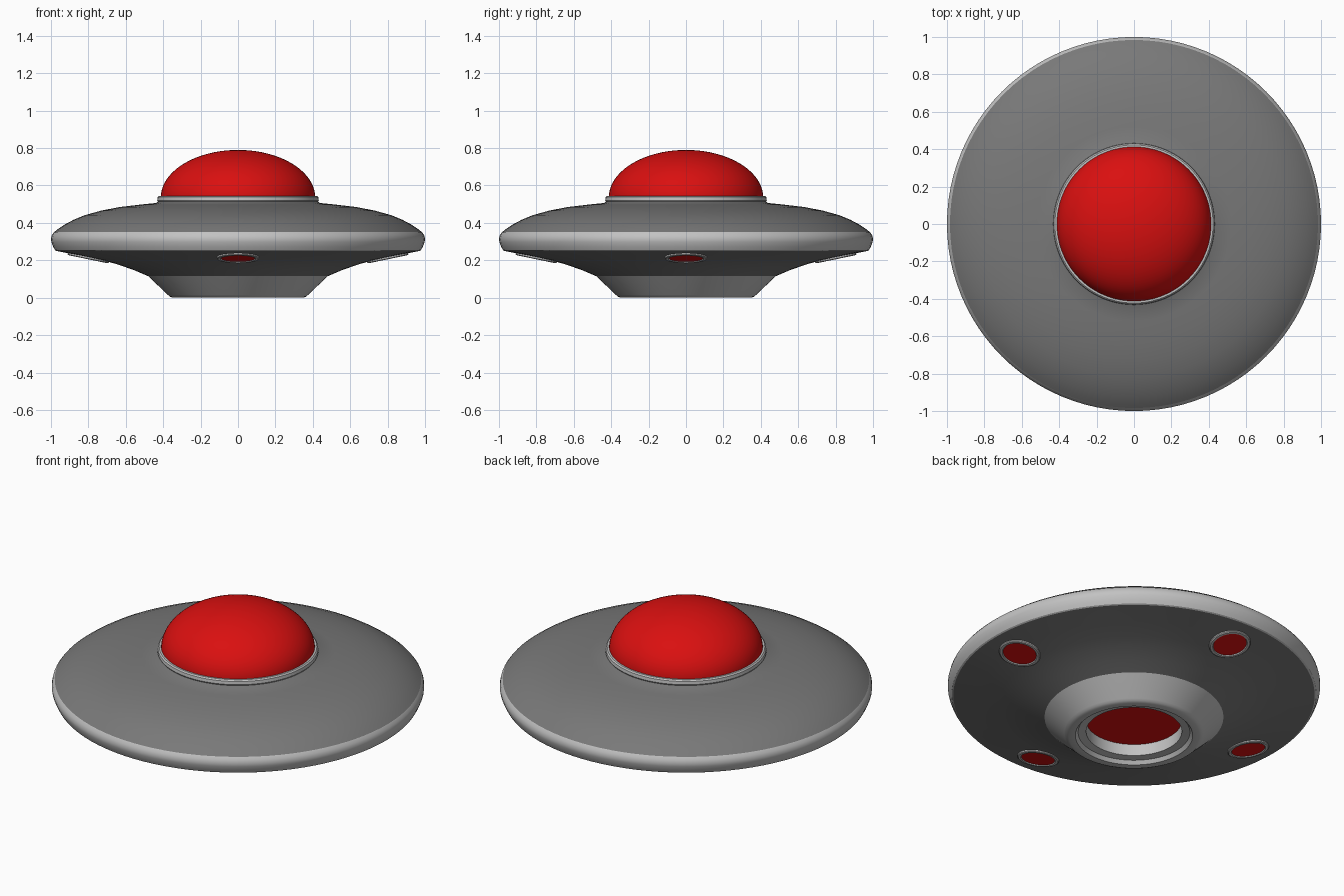
import bpy, bmesh, math
from mathutils import Matrix

if "Cube" in bpy.data.objects:
    bpy.data.objects.remove(bpy.data.objects["Cube"])


def material(name, rgb):
    m = bpy.data.materials.new(name)
    m.diffuse_color = (*rgb, 1)
    m.use_nodes = True
    m.node_tree.nodes["Principled BSDF"].inputs["Base Color"].default_value = m.diffuse_color
    return m


GREY = material("dark_grey", (0.19, 0.19, 0.19))
SILVER = material("light_grey", (0.54, 0.54, 0.54))
RED = material("red", (0.70, 0.005, 0.005))


def lathe(name, profile, mat, segs=96, matrix=None, angle=30):
    """Revolve (radius, z) points, listed from top over the outside to bottom."""
    bm = bmesh.new()
    rings = []
    for r, z in profile:
        rings.append([bm.verts.new((r * math.cos(2 * math.pi * i / segs),
                                    r * math.sin(2 * math.pi * i / segs), z))
                      for i in range(segs)])
    for a, b in zip(rings, rings[1:]):
        for i in range(segs):
            k = (i + 1) % segs
            bm.faces.new((a[i], b[i], b[k], a[k]))
    bmesh.ops.remove_doubles(bm, verts=bm.verts, dist=1e-5)
    if matrix:
        bm.transform(matrix)
    me = bpy.data.meshes.new(name)
    bm.to_mesh(me)
    bm.free()
    me.materials.append(mat)
    ob = bpy.data.objects.new(name, me)
    bpy.context.collection.objects.link(ob)
    bpy.ops.object.select_all(action='DESELECT')
    ob.select_set(True)
    bpy.context.view_layer.objects.active = ob
    bpy.ops.object.shade_smooth_by_angle(angle=math.radians(angle))
    return ob


# Dome: half ellipsoid
dome = [(0.413 * math.sin(t), 0.535 + 0.255 * math.cos(t))
        for t in [math.pi / 2 * i / 20 for i in range(21)]]
dome[0] = (0, 0.79)
lathe("dome", dome, RED)

# Collar around the dome
lathe("dome_collar", [(0.405, 0.535), (0.412, 0.545), (0.423, 0.545), (0.43, 0.538),
                      (0.432, 0.52), (0.428, 0.513), (0.41, 0.513)], SILVER)

# Saucer: upper shell, rim band, lower shell
lathe("upper_hull", [(0.40, 0.516), (0.425, 0.514), (0.44, 0.506), (0.52, 0.498),
                     (0.63, 0.485), (0.73, 0.466), (0.82, 0.441), (0.88, 0.416),
                     (0.925, 0.392), (0.96, 0.369), (0.984, 0.35)], GREY)
lathe("rim_band", [(0.984, 0.35), (0.995, 0.335), (1.0, 0.315), (0.998, 0.298),
                   (0.988, 0.272), (0.978, 0.254), (0.97, 0.25)], SILVER)
lathe("lower_hull", [(0.97, 0.25), (0.84, 0.224), (0.72, 0.199), (0.65, 0.18),
                     (0.56, 0.149), (0.48, 0.115)], GREY)

# Base cone with a recessed opening
lathe("base", [(0.48, 0.115), (0.375, 0.015), (0.365, 0.006), (0.35, 0.0),
               (0.315, 0.0), (0.30, 0.02), (0.257, 0.025), (0.257, 0.095)], SILVER)
lathe("base_light", [(0.258, 0.093), (0, 0.093)], RED)

# Four lights lying on the underside slope
tilt = Matrix.Rotation(-math.atan(0.207), 4, 'Y')
for n, side in enumerate(("right", "back", "left", "front")):
    m = (Matrix.Rotation(n * math.pi / 2, 4, 'Z')
         @ Matrix.Translation((0.80, 0, 0.2155)) @ tilt)
    lathe(side + "_light_ring", [(0.112, 0.006), (0.112, -0.006), (0.107, -0.010),
                                 (0.094, -0.010), (0.089, -0.003)], SILVER, 40, m)
    lathe(side + "_light", [(0.091, -0.005), (0, -0.005)], RED, 40, m)
